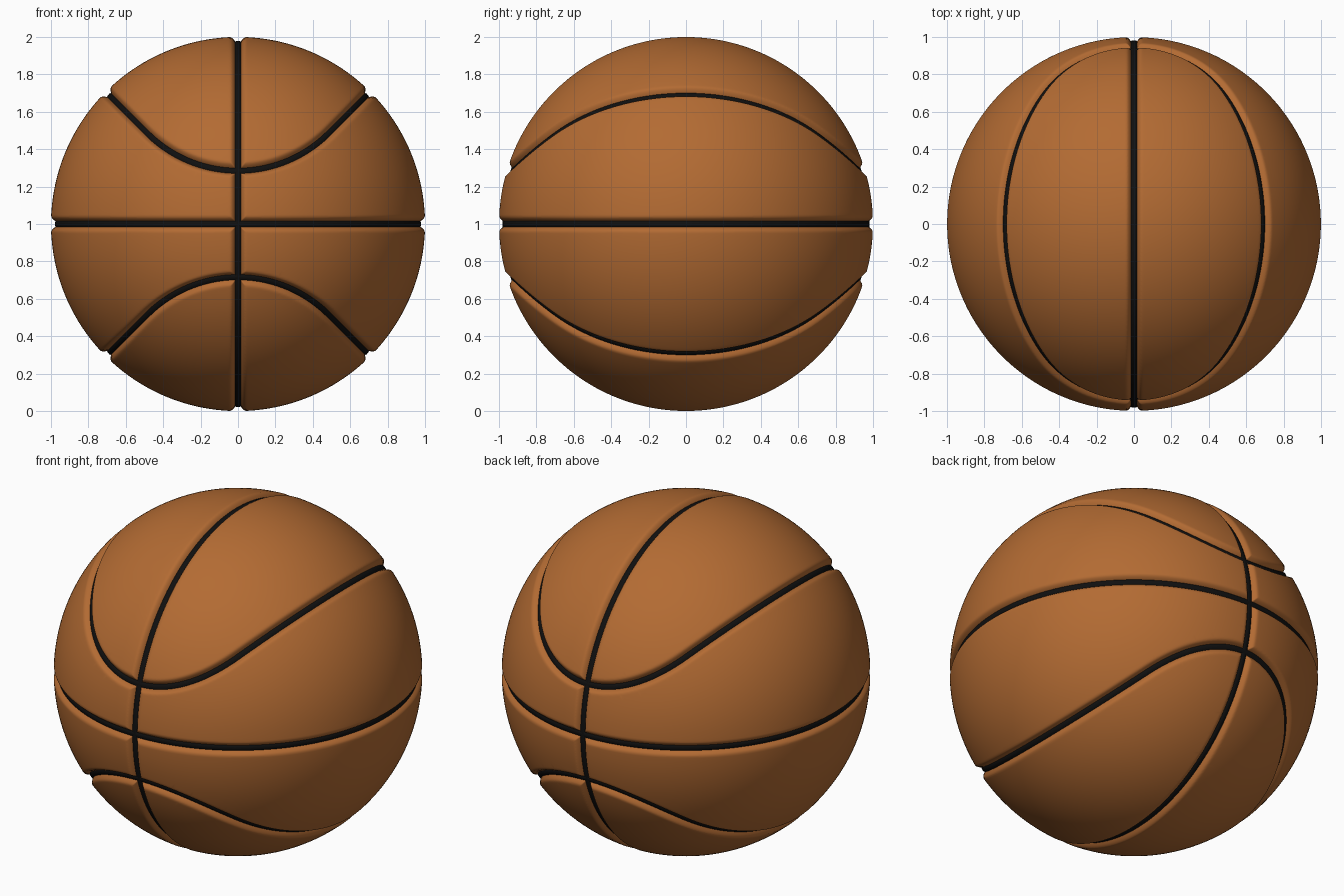
import bpy, bmesh, math
from mathutils import Vector, kdtree

if "Cube" in bpy.data.objects:
    bpy.data.objects.remove(bpy.data.objects["Cube"])

CENTRE = Vector((0, 0, 1))


def material(name, rgb):
    m = bpy.data.materials.new(name)
    m.diffuse_color = (*rgb, 1)
    m.use_nodes = True
    m.node_tree.nodes["Principled BSDF"].inputs["Base Color"].default_value = m.diffuse_color
    return m


leather = material("orange leather", (0.45, 0.147, 0.033))
rubber = material("black rubber", (0.005, 0.005, 0.005))


# Curved seam: one quarter on the unit sphere (front, right, upper),
# a round arc at the front that runs into a straight 45 degree line
def quarter_seam(n):
    low = 0.292
    r = low / (math.sqrt(2) - 1)
    pts = []
    for i in range(n):
        a = math.pi / 4 * i / n
        x, z = r * math.sin(a), low + r * (1 - math.cos(a))
        pts.append(Vector((x, -math.sqrt(1 - x * x - z * z), z)))
    start = math.asin(r)
    for i in range(n + 1):
        b = start + (math.pi / 2 - start) * i / n
        s = math.sin(b) / math.sqrt(2)
        pts.append(Vector((s, -math.cos(b), s)))
    return pts


# Distance of a point on the sphere to the nearest seam
fine = quarter_seam(500)
tree = kdtree.KDTree(len(fine))
for i, p in enumerate(fine):
    tree.insert(p, i)
tree.balance()


def seam_distance(p):
    d = tree.find((abs(p.x), -abs(p.y), abs(p.z)))[2]
    return min(d, abs(p.x), abs(p.z))


# Ball: sphere refined near the seams, then pressed in to form rounded grooves
bm = bmesh.new()
bmesh.ops.create_icosphere(bm, subdivisions=6, radius=1)
for band in (0.085, 0.065, 0.042):
    near = {v for v in bm.verts if seam_distance(v.co) < band}
    edges = [e for e in bm.edges if e.verts[0] in near and e.verts[1] in near]
    bmesh.ops.subdivide_edges(bm, edges=edges, cuts=1, use_grid_fill=True)
    bmesh.ops.triangulate(bm, faces=[f for f in bm.faces if len(f.verts) > 3])
    for v in bm.verts:
        v.co.normalize()
for v in bm.verts:
    t = max(0, 0.045 - seam_distance(v.co))
    v.co = v.co * (1 - 28.5 * t * t) + CENTRE
for f in bm.faces:
    f.smooth = True
mesh = bpy.data.meshes.new("ball")
bm.to_mesh(mesh)
bm.free()
mesh.materials.append(leather)
ball = bpy.data.objects.new("ball", mesh)
bpy.context.collection.objects.link(ball)


# Seam strips: black tubes lying in the bottom of the grooves
def strip(name, pts):
    cu = bpy.data.curves.new(name, "CURVE")
    cu.dimensions = "3D"
    cu.bevel_depth = 0.03
    cu.bevel_resolution = 4
    sp = cu.splines.new("POLY")
    sp.points.add(len(pts) - 1)
    for q, p in zip(sp.points, pts):
        q.co = (*(p * 0.95 + CENTRE), 1)
    sp.use_cyclic_u = True
    sp.use_smooth = True
    cu.materials.append(rubber)
    ob = bpy.data.objects.new(name, cu)
    bpy.context.collection.objects.link(ob)
    bpy.ops.object.select_all(action="DESELECT")
    ob.select_set(True)
    bpy.context.view_layer.objects.active = ob
    bpy.ops.object.convert(target="MESH")


angles = [2 * math.pi * i / 180 for i in range(180)]
strip("equator_seam", [Vector((math.cos(a), math.sin(a), 0)) for a in angles])
strip("upright_seam", [Vector((0, math.cos(a), math.sin(a))) for a in angles])

# Mirror the quarter into a closed loop, then above and below
q = quarter_seam(24)
half = q + [Vector((p.x, -p.y, p.z)) for p in reversed(q[:-1])]
loop = half + [Vector((-p.x, p.y, p.z)) for p in reversed(half[1:-1])]
strip("upper_curved_seam", loop)
strip("lower_curved_seam", [Vector((p.x, p.y, -p.z)) for p in loop])
